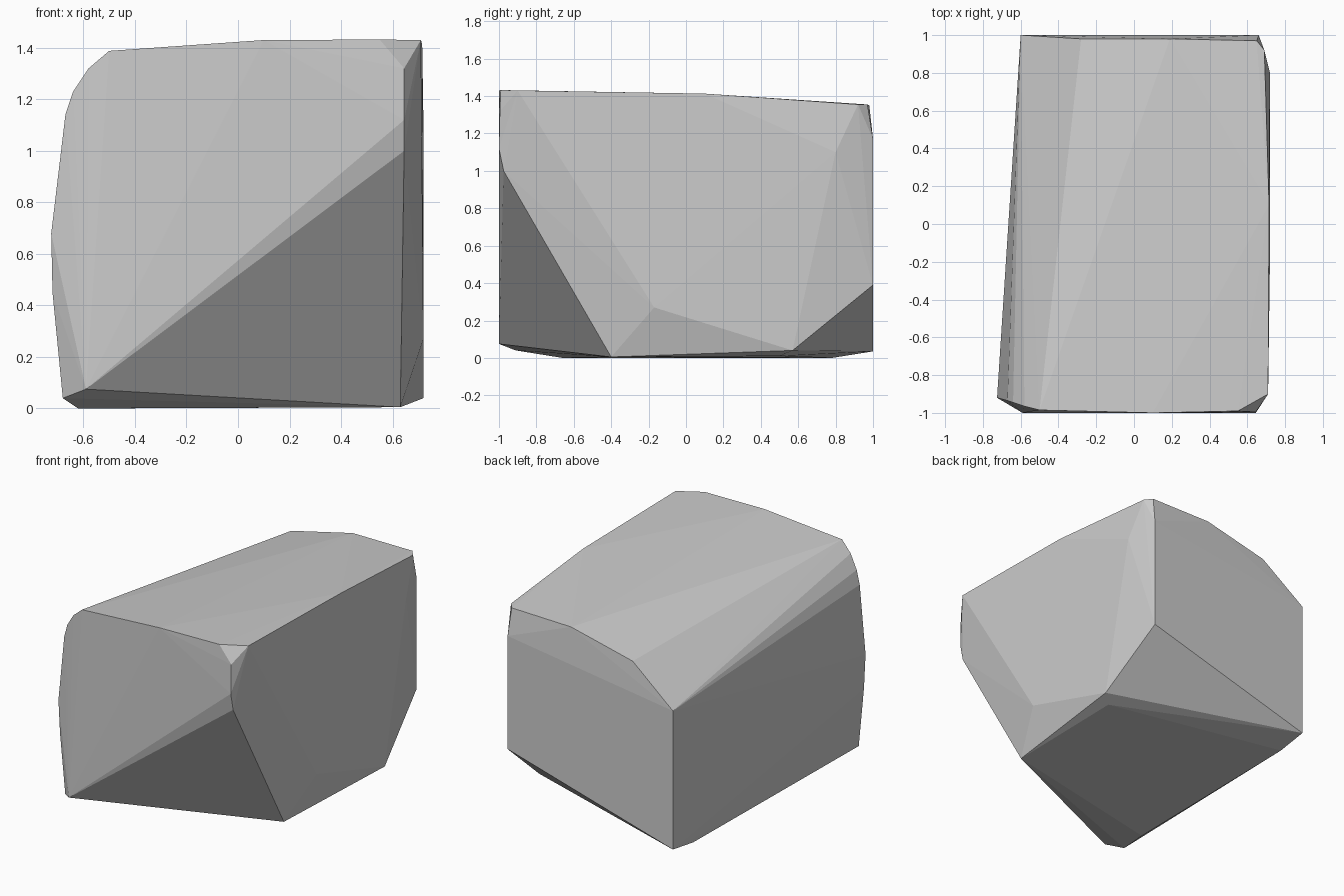
import bpy, bmesh

# Rounded front-left and back-left profiles, running from the top round to the base
front_arc = [(0.71, -0.90, 1.43), (0.55, -0.99, 1.432), (0.10, -1.0, 1.43),
             (-0.50, -0.985, 1.388), (-0.58, -0.965, 1.32), (-0.64, -0.945, 1.23),
             (-0.67, -0.935, 1.14), (-0.725, -0.92, 0.68), (-0.72, -0.91, 0.45),
             (-0.68, -0.91, 0.04)]
back_arc = [(0.65, 0.97, 1.355), (0.19, 0.98, 1.35), (-0.28, 0.98, 1.24),
            (-0.60, 1.0, 0.99), (-0.60, 1.0, 0.035)]

# Front face corners, bounding the chipped lower-right corner
front_face = [(-0.59, -1.0, 0.075), (0.645, -0.975, 1.0), (0.645, -1.0, 1.12),
              (0.645, -0.995, 1.32)]

# Right side with its chamfered edges
right_side = [(0.72, -0.17, 0.27), (0.72, 0.57, 0.04), (0.72, 0.80, 1.10),
              (0.715, 0.10, 1.413), (0.69, 0.92, 1.355), (0.66, 1.0, 0.39),
              (0.66, 1.0, 1.17)]

# Flat underside
base = [(-0.62, -0.66, 0), (0.63, -0.40, 0.005), (0.64, 0.50, 0.01), (-0.60, 0.78, 0)]

# Wrap the corners in a faceted solid
bm = bmesh.new()
for p in front_arc + back_arc + front_face + right_side + base:
    bm.verts.new(p)
hull = bmesh.ops.convex_hull(bm, input=bm.verts)
loose = [v for v in bm.verts if not v.link_faces]
bmesh.ops.delete(bm, geom=loose, context='VERTS')
bmesh.ops.recalc_face_normals(bm, faces=bm.faces)

mesh = bpy.data.meshes.new("stone_block")
bm.to_mesh(mesh)
bm.free()
bpy.context.collection.objects.link(bpy.data.objects.new("stone_block", mesh))
